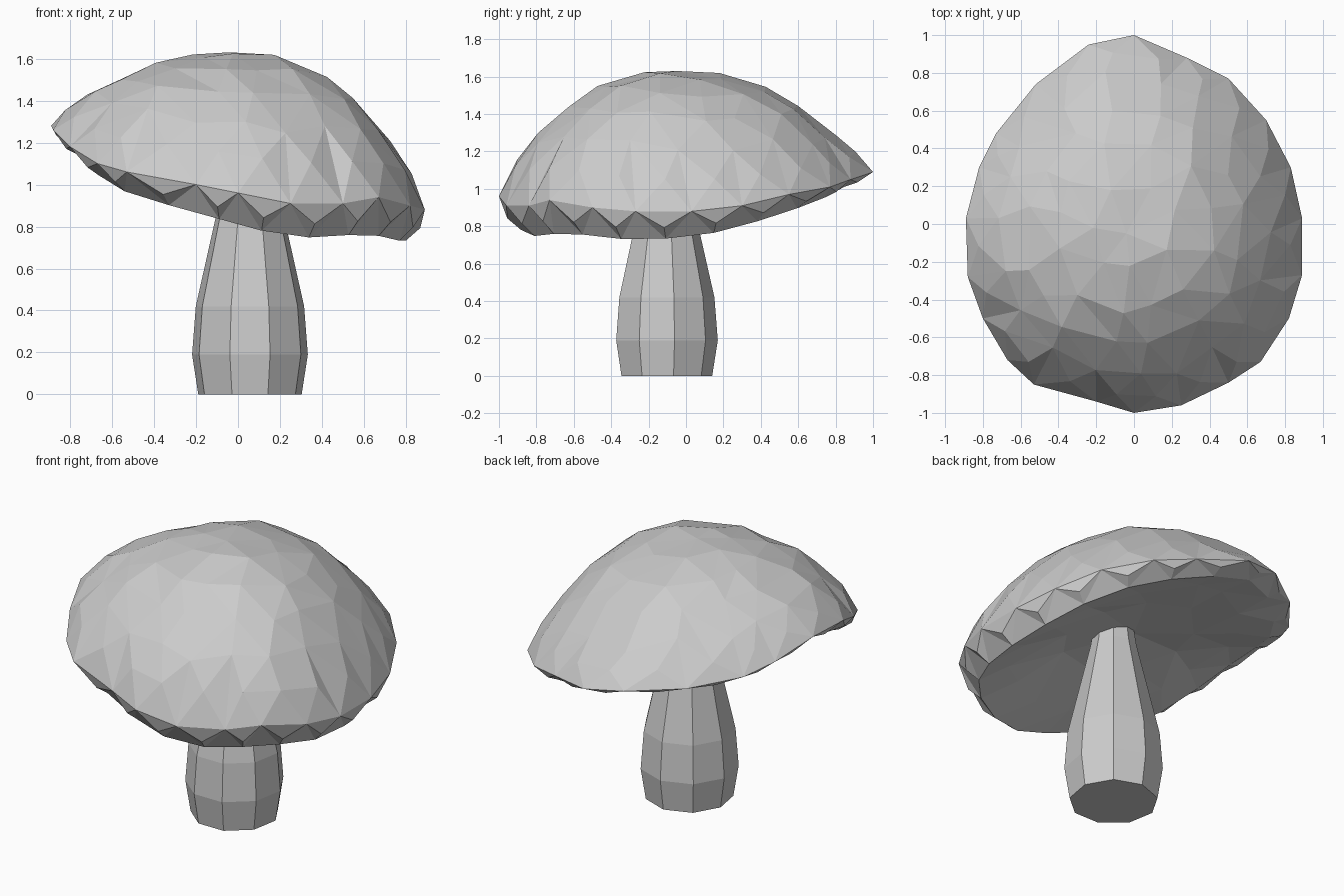
import bpy, bmesh, math, random
from mathutils import Vector
from mathutils.geometry import delaunay_2d_cdt

random.seed(7)
if "Cube" in bpy.data.objects:
    bpy.data.objects.remove(bpy.data.objects["Cube"])

grey = bpy.data.materials.new("plain grey")
grey.use_nodes = True
grey.diffuse_color = (0.6, 0.6, 0.6, 1)
shader = next(n for n in grey.node_tree.nodes if n.type == "BSDF_PRINCIPLED")
shader.inputs["Base Color"].default_value = grey.diffuse_color


def finish(bm, name):
    bmesh.ops.recalc_face_normals(bm, faces=bm.faces)
    mesh = bpy.data.meshes.new(name)
    bm.to_mesh(mesh)
    bm.free()
    mesh.materials.append(grey)
    bpy.context.collection.objects.link(bpy.data.objects.new(name, mesh))


# Tilted rim of the cap, anticlockwise from the back
RIM = [Vector(p) for p in (
    (0, 1, 1.09), (-.24, .95, 1.12), (-.52, .74, 1.13), (-.73, .48, 1.16),
    (-.82, .3, 1.21), (-.89, .03, 1.28), (-.88, -.28, 1.26), (-.8, -.5, 1.18),
    (-.67, -.72, 1.1), (-.53, -.85, 1.06), (-.2, -.94, 1), (0, -1, .96),
    (.25, -.96, .91), (.5, -.84, .91), (.67, -.73, .94), (.82, -.5, .9),
    (.89, -.27, .88), (.89, .03, .88), (.83, .3, .91), (.7, .55, .97),
    (.5, .77, 1.01), (.28, .88, 1.05))]
COUNT = len(RIM)


def rim_at(u):
    i = math.floor(u)
    return RIM[i % COUNT].lerp(RIM[(i + 1) % COUNT], u - i)


def profile(s, steps):
    """Linear lookup in (scale, value) steps, running from scale 1 to 0."""
    for (s0, v0), (s1, v1) in zip(steps, steps[1:]):
        if s >= s1:
            return v0 + (v1 - v0) * (s - s0) / (s1 - s0)
    return steps[-1][1]


DOME = [(1, 0), (.93, .23), (.82, .43), (.68, .66), (.48, .86), (.25, .975), (0, 1)]
LIP = [(1, 0), (.975, .6), (.9, 1), (0, 1)]
HOLLOW = [(1, 0), (.9, 0), (.7, .3), (.4, .75), (0, 1)]


def dome_height(p, s):
    # The front is fuller than the back, and the back left is flattened
    rise = profile(s, DOME) * (1 - .25 * p.y * s ** 4)
    dent = .1 * s * (1 - s) * max(0, p.x + p.y)
    return p.z + (1.63 - p.z) * rise - dent


def hollow_height(p, s):
    drop = .1 + .045 * p.x - .05 * p.y
    lip = p.z - drop * profile(s, LIP)
    return lip + (1.1 - lip) * profile(s, HOLLOW)


def add_sheet(bm, rings, height):
    """Irregular triangles over concentric rings, lifted by a height rule."""
    points = list(RIM)
    for s, n in rings:
        wobble = 0 if s > .88 else 1
        for k in range(n):
            u = (k + .5 + wobble * random.uniform(-.22, .22)) * COUNT / n
            scale = s + wobble * random.uniform(-.03, .03)
            p = rim_at(u)
            z = height(p, scale) + wobble * random.uniform(-.01, .01)
            points.append(Vector((p.x * scale, p.y * scale, z)))
    points.append(Vector((-.04, -.05, height(RIM[0], 0))))
    plan = [p.to_2d() for p in points]
    result = delaunay_2d_cdt(plan, [], [list(range(COUNT))], 1, 1e-5)
    verts = [bm.verts.new(points[ids[0]]) for ids in result[3]]
    for face in result[2]:
        bm.faces.new([verts[i] for i in face])


# Cap: faceted dome closed by a rounded lip and a shallow hollow underside
cap = bmesh.new()
add_sheet(cap, [(.93, 22), (.81, 19), (.65, 16), (.46, 12), (.25, 7)], dome_height)
add_sheet(cap, [(.975, 22), (.9, 22), (.7, 16), (.42, 9)], hollow_height)
bmesh.ops.remove_doubles(cap, verts=cap.verts, dist=1e-4)
finish(cap, "cap")

# Stem: nine-sided, swelling above the foot and narrowing into the cap
SIDES = 9
stem = bmesh.new()
loops = []
for z, r in ((0, .25), (.19, .28), (.42, .262), (.75, .187), (1, .13), (1.14, .11)):
    angles = [math.pi / 2 + math.tau * k / SIDES for k in range(SIDES)]
    loops.append([stem.verts.new((.057 + r * math.cos(a), -.11 + r * math.sin(a), z))
                  for a in angles])
for low, high in zip(loops, loops[1:]):
    for k in range(SIDES):
        j = (k + 1) % SIDES
        stem.faces.new((low[k], low[j], high[j], high[k]))
stem.faces.new(loops[0])
stem.faces.new(loops[-1])
finish(stem, "stem")
